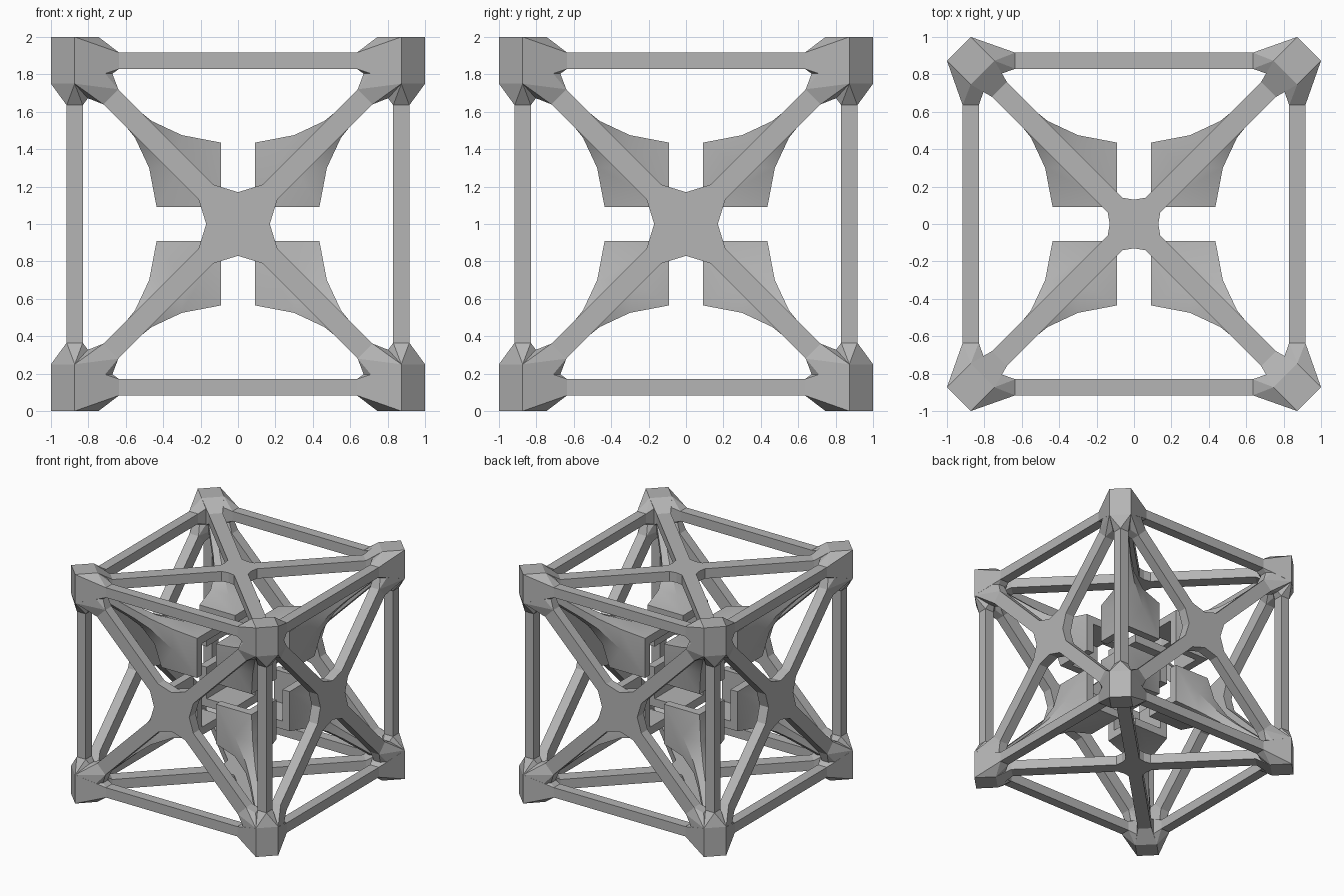
import bpy, bmesh, math
from itertools import product
from mathutils import Vector, Matrix

if "Cube" in bpy.data.objects:
    bpy.data.objects.remove(bpy.data.objects["Cube"], do_unlink=True)

grey = bpy.data.materials.new("mid grey")
grey.use_nodes = True
COLOUR = (0.46, 0.46, 0.46, 1)
grey.diffuse_color = COLOUR
grey.node_tree.nodes["Principled BSDF"].inputs["Base Color"].default_value = COLOUR

C = 0.873          # distance of beam centre lines from the middle
H = 0.043          # half thickness of beams
LO, HI = 0.09, 0.435   # extent of the inner cups
WALL = 0.07


def finish(name, bm, mirror=False, smooth=False):
    bmesh.ops.recalc_face_normals(bm, faces=bm.faces)
    mesh = bpy.data.meshes.new(name)
    bm.to_mesh(mesh)
    bm.free()
    mesh.materials.append(grey)
    ob = bpy.data.objects.new(name, mesh)
    ob.location.z = 1
    bpy.context.collection.objects.link(ob)
    if mirror:
        ob.modifiers.new("Mirror", "MIRROR").use_axis = (True, True, True)
        ob.modifiers["Mirror"].use_mirror_merge = False
    if smooth:
        bpy.ops.object.select_all(action="DESELECT")
        ob.select_set(True)
        bpy.context.view_layer.objects.active = ob
        bpy.ops.object.shade_smooth_by_angle(angle=math.radians(30))
    return ob


def box(bm, lo, hi):
    lo, hi = Vector(lo), Vector(hi)
    size = hi - lo
    m = Matrix.Translation((lo + hi) / 2) @ Matrix.Diagonal((*size, 1))
    bmesh.ops.create_cube(bm, size=1, matrix=m)


def cycle(p, k):
    """Rotate the coordinate order of a point."""
    return Vector((p[-k % 3], p[(1 - k) % 3], p[(2 - k) % 3]))


def hull(bm, points):
    verts = [bm.verts.new(p) for p in points]
    res = bmesh.ops.convex_hull(bm, input=verts)
    bmesh.ops.delete(bm, geom=list(set(res["geom_interior"] + res["geom_unused"])), context="VERTS")


# Twelve edge beams
bm = bmesh.new()
for k, a, b in product(range(3), (-C, C), (-C, C)):
    ends = [cycle((s * C, a + s * H / abs(1), b + s * H), k) for s in (-1, 1)]
    box(bm, *ends)
finish("edge_beams", bm)


# Crossed braces on the six faces, with a web at each crossing
def cross_brace(bm, k, side, web, shoulder):
    w = 0.08
    quarter = [(web, 0), (shoulder + w, shoulder), (C, C - w), (C - w, C), (shoulder, shoulder + w)]
    ring = []
    for q in range(4):
        rot = Matrix.Rotation(q * math.pi / 2, 2)
        ring += [rot @ Vector(p) for p in quarter]
    face = bm.faces.new([bm.verts.new(cycle((p.x, p.y, side * C - H), k)) for p in ring])
    res = bmesh.ops.extrude_face_region(bm, geom=[face])
    verts = [g for g in res["geom"] if isinstance(g, bmesh.types.BMVert)]
    bmesh.ops.translate(bm, verts=verts, vec=cycle((0, 0, 2 * H), k))


for k, name in enumerate(("top_bottom_braces", "side_braces", "front_back_braces")):
    bm = bmesh.new()
    for side in (-1, 1):
        if k == 0:
            cross_brace(bm, k, side, 0.13, 0.06)
        else:
            cross_brace(bm, k, side, 0.17, 0.13)
    finish(name, bm)

# Corner posts, turned 45 degrees, flared into every beam that meets them
R = 0.127
post = [Vector((C + R * x, C + R * y, z))
        for x, y in ((1, 0), (0, 1), (-1, 0), (0, -1)) for z in (0.75, 1.0)]
bm = bmesh.new()
for k in range(3):
    # Flare along an edge beam
    hull(bm, post + [cycle((0.635, C + a, C + b), k)
                     for a, b in product((-H, H), (-H, H))])
    # Flare along a face brace
    m = 0.72 if k == 0 else 0.68
    hull(bm, post + [cycle((m + s * 0.04, m - s * 0.04, C + d), k)
                     for s, d in product((-1, 1), (-H, H))])
finish("corner_posts", bm, mirror=True)

# Eight three-walled cups opening towards the middle
bm = bmesh.new()
IN = HI - WALL
box(bm, (LO, LO, IN), (HI, HI, HI))
box(bm, (LO, IN, LO), (HI, HI, IN))
box(bm, (IN, LO, LO), (HI, IN, IN))
finish("corner_cups", bm, mirror=True)

# Flared arms from the cups out to the corner posts
bm = bmesh.new()
rings = []
for lo, hi in ((LO, HI), (0.30, 0.475), (0.46, 0.55), (0.56, 0.63), (0.83, 0.89)):
    pts = []
    for k in range(3):
        pts += [cycle((hi, lo, lo), k), cycle((hi, hi, lo), k)]
    rings.append([bm.verts.new(p) for p in pts])
for r0, r1 in zip(rings, rings[1:]):
    for i in range(6):
        j = (i + 1) % 6
        bm.faces.new((r0[i], r0[j], r1[j], r1[i]))
bm.faces.new(rings[-1])
finish("cup_arms", bm, mirror=True, smooth=True)
